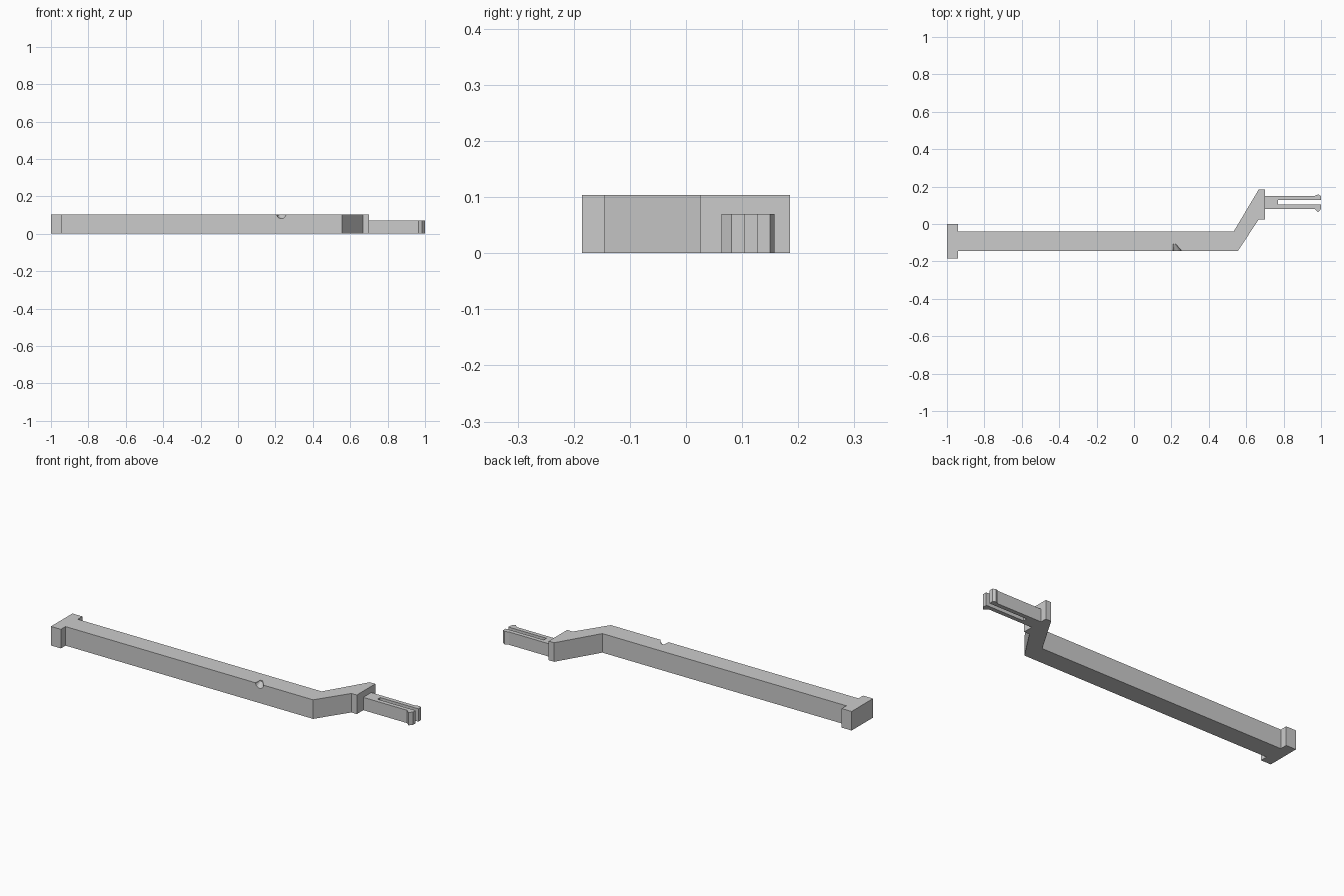
import bpy
import bmesh
from mathutils import Vector

cube = bpy.data.objects.get("Cube")
if cube:
    bpy.data.objects.remove(cube, do_unlink=True)

grey = bpy.data.materials.new("light_grey")
grey.use_nodes = True
colour = (0.6, 0.6, 0.6, 1)
grey.diffuse_color = colour
grey.node_tree.nodes["Principled BSDF"].inputs["Base Color"].default_value = colour


def link(name, bm):
    bmesh.ops.recalc_face_normals(bm, faces=bm.faces)
    mesh = bpy.data.meshes.new(name)
    bm.to_mesh(mesh)
    bm.free()
    mesh.materials.append(grey)
    obj = bpy.data.objects.new(name, mesh)
    bpy.context.collection.objects.link(obj)
    return obj


def extrude_outline(name, outline, height):
    """Raise a plan outline from the ground to the given height."""
    bm = bmesh.new()
    face = bm.faces.new([bm.verts.new((x, y, 0)) for x, y in outline])
    raised = bmesh.ops.extrude_face_region(bm, geom=[face])["geom"]
    top = [v for v in raised if isinstance(v, bmesh.types.BMVert)]
    bmesh.ops.translate(bm, verts=top, vec=(0, 0, height))
    return link(name, bm)


# Cranked arm with a wide end cap and a shoulder plate
arm = extrude_outline("cranked_arm", [
    (-1, -0.185), (-0.94, -0.185), (-0.94, -0.145), (0.555, -0.145),
    (0.667, 0.025), (0.70, 0.025), (0.70, 0.185), (0.667, 0.185),
    (0.533, -0.04), (-0.94, -0.04), (-0.94, 0), (-1, 0)], 0.104)

# Split snap-fit plug with a barb on each prong
extrude_outline("split_plug", [
    (0.70, 0.081), (0.965, 0.081), (0.985, 0.063), (1, 0.081),
    (1, 0.104), (0.77, 0.104), (0.77, 0.127), (1, 0.127),
    (1, 0.15), (0.985, 0.158), (0.965, 0.15), (0.70, 0.15)], 0.07)

# Small tapered notch in the front upper edge of the arm
bm = bmesh.new()
rings = []
for centre, radius in (((0.234, -0.150, 0.105), 0.027), ((0.216, -0.106, 0.105), 0.007)):
    ring = bmesh.ops.create_circle(bm, segments=16, radius=radius)["verts"]
    for v in ring:
        v.co = Vector(centre) + Vector((v.co.x, 0, v.co.y))
    rings.append(ring)
bmesh.ops.bridge_loops(bm, edges=bm.edges[:])
for ring in rings:
    bm.faces.new(ring)
cutter = link("notch_cutter", bm)
cutter.hide_render = True
cutter.hide_viewport = True
cut = arm.modifiers.new("notch", "BOOLEAN")
cut.operation = "DIFFERENCE"
cut.solver = "EXACT"
cut.object = cutter
